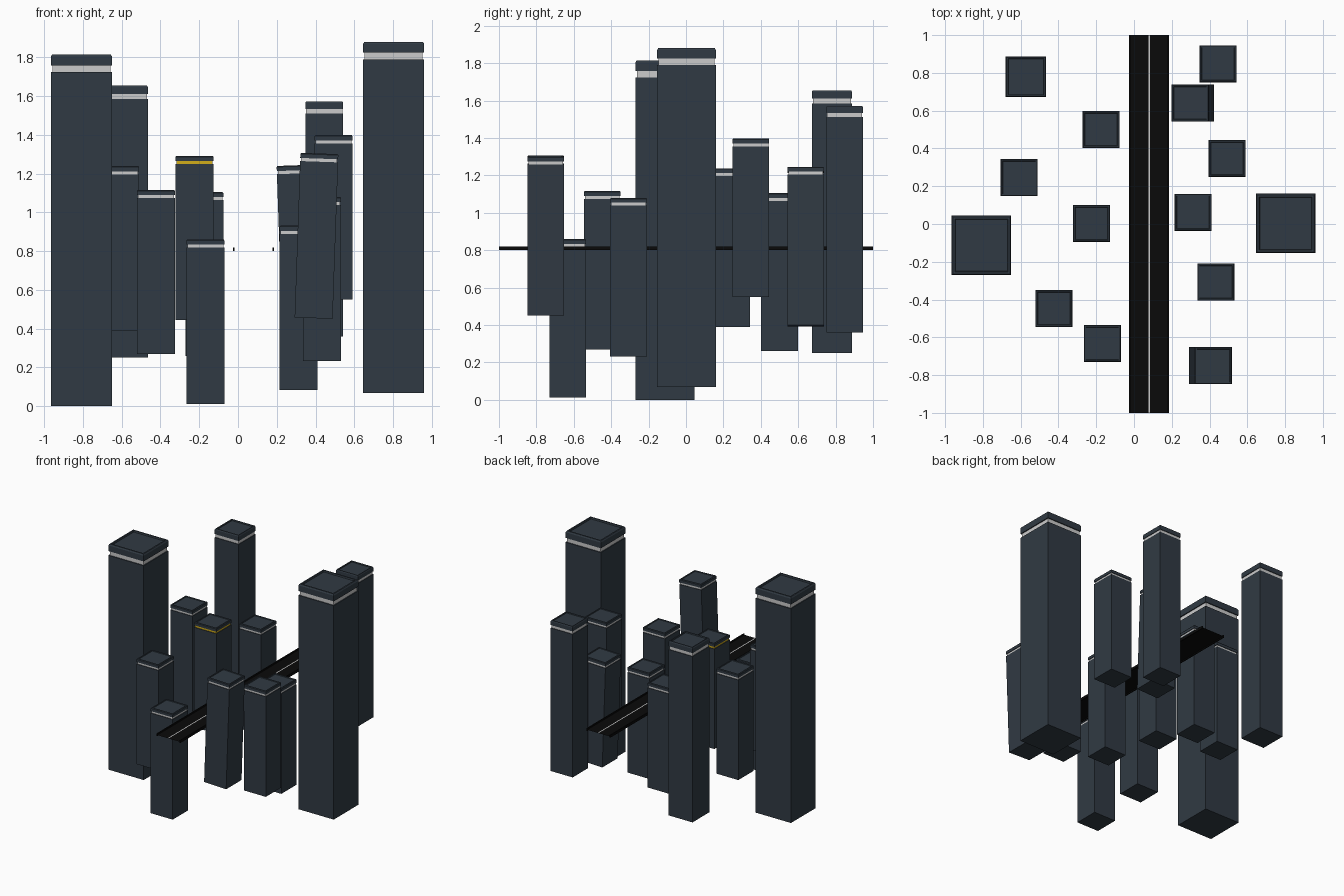
import bpy, bmesh
from math import radians
from mathutils import Matrix

if "Cube" in bpy.data.objects:
    bpy.data.objects.remove(bpy.data.objects["Cube"])


def mat(name, r, g, b):
    m = bpy.data.materials.new(name)
    m.diffuse_color = (r, g, b, 1)
    m.use_nodes = True
    m.node_tree.nodes["Principled BSDF"].inputs["Base Color"].default_value = m.diffuse_color
    return m


slate = mat("slate", 0.03, 0.042, 0.056)
pale = mat("pale_light", 0.6, 0.6, 0.58)
amber = mat("amber_light", 0.65, 0.42, 0.01)
black = mat("asphalt", 0.003, 0.003, 0.003)


def make(name, bm, material):
    bmesh.ops.recalc_face_normals(bm, faces=bm.faces)
    me = bpy.data.meshes.new(name)
    bm.to_mesh(me)
    bm.free()
    me.materials.append(material)
    ob = bpy.data.objects.new(name, me)
    bpy.context.collection.objects.link(ob)
    return ob


def stack(name, profile, material, tf=Matrix(), caps=True):
    """Square rings (half width, z) bridged from bottom to top."""
    bm = bmesh.new()
    rings = [[bm.verts.new((sx * h, sy * h, z))
              for sx, sy in ((-1, -1), (1, -1), (1, 1), (-1, 1))]
             for h, z in profile]
    for a, b in zip(rings, rings[1:]):
        for i in range(4):
            j = (i + 1) % 4
            bm.faces.new((a[i], a[j], b[j], b[i]))
    if caps:
        bm.faces.new(rings[0][::-1])
        bm.faces.new(rings[-1])
    ob = make(name, bm, material)
    ob.matrix_world = tf
    return ob


def tower(i, x, y, width, z0, z1, tilt=0, light=pale):
    h, w, m = (z1 - z0) / 2, width / 2, z1 - z0
    tf = Matrix.Translation((x, y, (z0 + z1) / 2)) @ Matrix.Rotation(radians(tilt), 4, 'Y')
    stack(f"tower_body_{i}", [(w, -h), (w, h - 0.05 * m)], slate, tf)
    stack(f"light_band_{i}", [(w * 0.95, h - 0.05 * m), (w * 0.95, h - 0.031 * m)], light, tf)
    # cap with chamfered edge and slightly sunken roof
    stack(f"roof_cap_{i}", [(w, h - 0.031 * m), (w, h - 0.006 * m), (w * 0.96, h),
                            (w * 0.89, h), (w * 0.87, h - 0.006 * m)], slate, tf)


S = 0.196
towers = [
    # left side
    (-0.572, 0.780, 0.214, 0.25, 1.655),
    (-0.174, 0.500, S, 0.26, 1.105),
    (-0.608, 0.245, S, 0.39, 1.238),
    (-0.225, 0.003, S, 0.445, 1.292, 0, amber),
    (-0.808, -0.113, 0.315, 0.0, 1.815),
    (-0.424, -0.448, S, 0.268, 1.116),
    (-0.168, -0.632, S, 0.012, 0.86),
    # right side
    (0.445, 0.848, S, 0.36, 1.572),
    (0.312, 0.640, S, 0.395, 1.243, -2),
    (0.493, 0.347, S, 0.55, 1.398),
    (0.803, 0.003, 0.315, 0.068, 1.88),
    (0.313, 0.062, S, 0.083, 0.931),
    (0.433, -0.307, S, 0.232, 1.08),
    (0.405, -0.750, S, 0.454, 1.304, 2),
]
for i, t in enumerate(towers):
    tower(i, *t)


def strip(name, x0, x1, z, material):
    bm = bmesh.new()
    bm.faces.new([bm.verts.new(p) for p in
                  ((x0, -1, z), (x1, -1, z), (x1, 1, z), (x0, 1, z))])
    return make(name, bm, material)


# elevated road: thin deck, centre line and two side rails
strip("road_deck", -0.02, 0.18, 0.809, black)
strip("centre_line", 0.076, 0.084, 0.811, pale)
for name, x in (("left_rail", -0.0225), ("right_rail", 0.1825)):
    bm = bmesh.new()
    bmesh.ops.create_cube(bm, size=1)
    bmesh.ops.scale(bm, vec=(0.008, 2, 0.02), verts=bm.verts)
    bmesh.ops.translate(bm, vec=(x, 0, 0.81), verts=bm.verts)
    make(name, bm, black)
